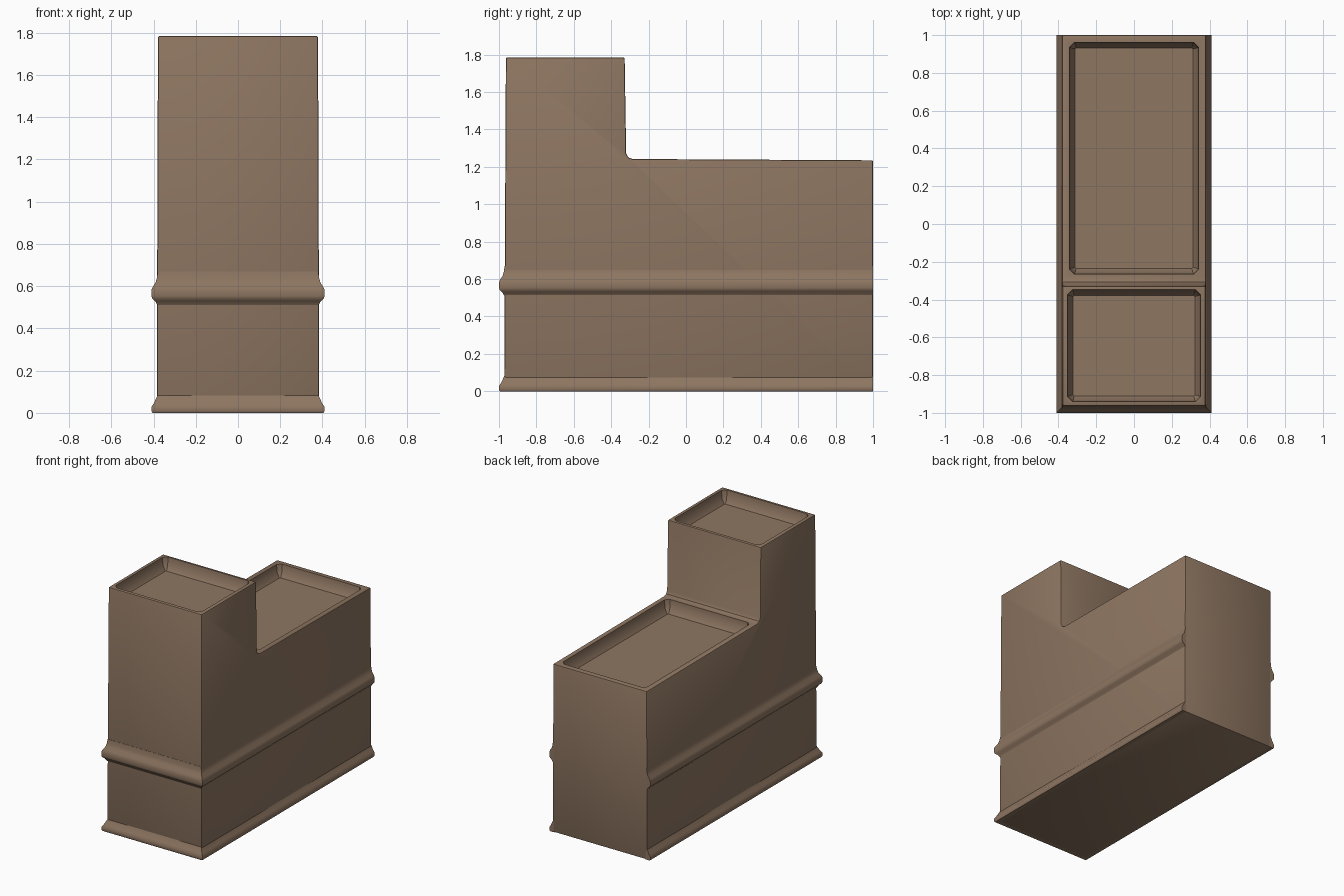
import bpy, bmesh, math

if "Cube" in bpy.data.objects:
    bpy.data.objects.remove(bpy.data.objects["Cube"])

mat = bpy.data.materials.new("brown_clay")
mat.diffuse_color = (0.27, 0.18, 0.12, 1)
mat.use_nodes = True
mat.node_tree.nodes["Principled BSDF"].inputs["Base Color"].default_value = mat.diffuse_color


def loft(name, rings, closed_ring=True):
    """Skin a list of equal-length vertex rings and cap both ends."""
    bm = bmesh.new()
    vr = [[bm.verts.new(p) for p in r] for r in rings]
    n = len(vr[0])
    for a, b in zip(vr, vr[1:]):
        for i in range(n):
            j = (i + 1) % n
            bm.faces.new((a[i], a[j], b[j], b[i]))
    bm.faces.new(vr[0])
    bm.faces.new(vr[-1])
    bmesh.ops.recalc_face_normals(bm, faces=bm.faces[:])
    me = bpy.data.meshes.new(name)
    bm.to_mesh(me)
    bm.free()
    me.materials.append(mat)
    ob = bpy.data.objects.new(name, me)
    bpy.context.collection.objects.link(ob)
    return ob


def activate(ob):
    bpy.ops.object.select_all(action='DESELECT')
    ob.select_set(True)
    bpy.context.view_layer.objects.active = ob


def smooth(ob):
    activate(ob)
    bpy.ops.object.shade_smooth_by_angle(angle=math.radians(35))


def half_width(z):
    return 0.385 - 0.006 * z / 1.785


# L-shaped body: side profile (y, z), slightly tapering upwards
profile = [(-0.972, 0), (1.0, 0), (1.0, 1.235), (-0.285, 1.242),
           (-0.308, 1.25), (-0.32, 1.272), (-0.328, 1.785), (-0.963, 1.785)]
body = loft("stepped_body", [[(s * half_width(z), y, z) for y, z in profile]
                             for s in (-1, 1)])
bev = body.modifiers.new("edge_softening", 'BEVEL')
bev.width = 0.008
bev.segments = 2
bev.limit_method = 'ANGLE'
bev.angle_limit = math.radians(60)


def recess(name, hx, y0, y1, top, depth):
    """Tray cutter with chamfered corners and a sloped foot around the floor."""
    rings = []
    for inset, z, c in ((-0.002, top + 0.05, 0.028), (0, top - 0.004, 0.026),
                        (0.008, top - depth * 0.65, 0.022),
                        (0.03, top - depth, 0.006)):
        x, a, b = hx - inset, y0 + inset, y1 - inset
        rings.append([(p, q, z) for p, q in (
            (-x + c, a), (x - c, a), (x, a + c), (x, b - c),
            (x - c, b), (-x + c, b), (-x, b - c), (-x, a + c))])
    ob = loft(name, rings)
    ob.hide_render = True
    return ob


# Sunken trays in both top faces
cutters = [recess("lower_tray_cutter", 0.342, -0.265, 0.962, 1.238, 0.09),
           recess("upper_tray_cutter", 0.352, -0.94, -0.348, 1.785, 0.09)]
for c in cutters:
    m = body.modifiers.new("tray", 'BOOLEAN')
    m.operation = 'DIFFERENCE'
    m.solver = 'EXACT'
    m.object = c
activate(body)
for m in list(body.modifiers):
    bpy.ops.object.modifier_apply(modifier=m.name)
for c in cutters:
    bpy.data.objects.remove(c)
smooth(body)


def moulding(name, section):
    """Sweep an (offset, z) section along left side, front and right side."""
    rings = []
    for sx, front in ((-1, False), (-1, True), (1, True), (1, False)):
        rings.append([(sx * (0.381 + o), -0.971 - o if front else 1.0, z)
                      for o, z in section])
    smooth(loft(name, rings))


# Raised bands on front and sides; the back stays flat
moulding("base_moulding", [(-0.01, 0.0), (0.024, 0.0), (0.029, 0.008),
                           (0.029, 0.028), (0.018, 0.045), (0.006, 0.07),
                           (-0.001, 0.085), (-0.01, 0.085)])
moulding("middle_moulding", [(-0.01, 0.51), (0.0, 0.51), (0.012, 0.53),
                             (0.024, 0.54), (0.029, 0.552), (0.029, 0.582),
                             (0.022, 0.598), (0.009, 0.618), (0.003, 0.64),
                             (-0.001, 0.67), (-0.01, 0.67)])
